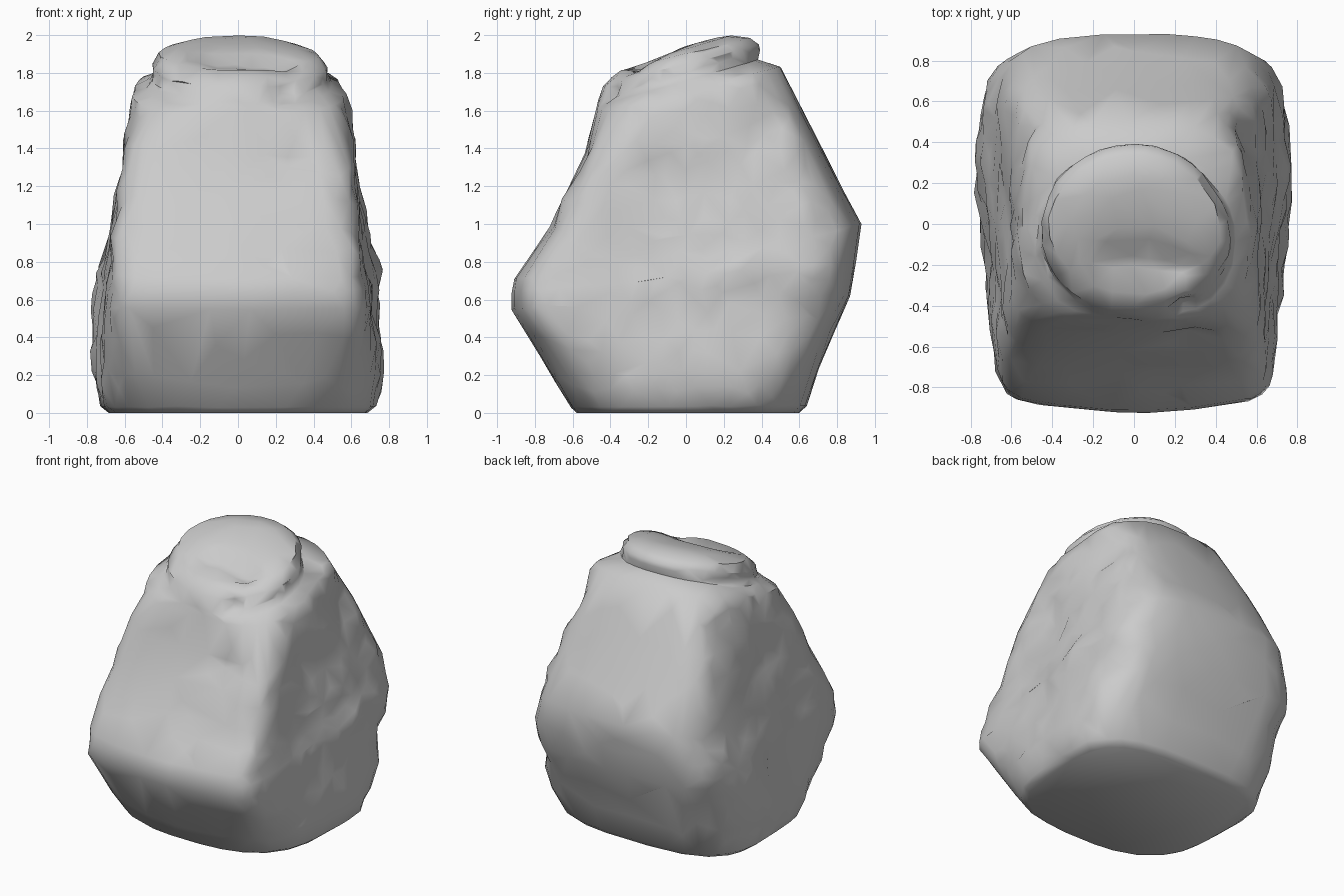
import bpy, bmesh, math
from mathutils import Vector, noise

cube = bpy.data.objects.get("Cube")
if cube:
    bpy.data.objects.remove(cube)

# Tilted cross-sections: front y, front z, back y, back z,
# half width at front, half width at back, squareness at front and back
SECTIONS = [
    (-.58, 0, .60, 0, .66, .70, 3.2, 4),
    (-.61, .03, .64, .04, .70, .75, 3.4, 4),
    (-.71, .19, .70, .23, .73, .79, 4, 5),
    (-.92, .55, .87, .62, .67, .80, 14, 6),
    (-.92, .64, .90, .80, .665, .78, 14, 6),
    (-.91, .71, .93, 1.0, .66, .70, 14, 6),
    (-.72, .98, .81, 1.22, .65, .66, 12, 6),
    (-.54, 1.37, .67, 1.5, .63, .60, 8, 5),
    (-.485, 1.59, .50, 1.83, .59, .53, 3.4, 3.4),
    # Rim and dome of the slanted cap
    (-.475, 1.62, .38, 1.87, .52, .46, 2.6, 2.3),
    (-.47, 1.65, .39, 1.92, .48, .47, 2.1, 2.1),
    (-.44, 1.73, .385, 1.95, .47, .47, 2.1, 2.1),
    (-.35, 1.82, .34, 1.985, .42, .42, 2, 2),
    (-.20, 1.87, .24, 2.0, .30, .30, 2, 2),
    (-.04, 1.93, .17, 1.99, .12, .12, 2, 2),
]

# Local hollows (positive) and knobs (negative): place, radius, depth
DENTS = [
    ((-.10, -.20, 1.85), .11, .04), ((.08, -.20, 1.85), .11, .05),
    ((.23, -.22, 1.82), .09, .06), ((.24, -.40, 1.71), .06, .04),
    ((.27, -.56, 1.32), .09, .04), ((.47, -.62, 1.12), .10, -.03),
    ((.15, -.82, .78), .07, .03),
    ((.62, -.15, 1.28), .12, .04), ((-.62, -.10, 1.3), .12, .04),
    ((.58, .42, 1.5), .12, .04), ((-.58, .42, 1.55), .12, .04),
    ((.70, .65, .5), .13, .04), ((-.70, .65, .5), .13, .04),
    ((.66, .60, 1.07), .09, -.03), ((-.54, .42, 1.72), .07, -.03),
    ((.54, .40, 1.72), .07, -.03),
]
SEGMENTS, STEPS = 120, 8


def section_points(sec):
    yf, zf, yb, zb, wf, wb, nf, nb = sec
    points = []
    for i in range(SEGMENTS):
        a = math.tau * (i + .5) / SEGMENTS
        c, s = math.cos(a), math.sin(a)
        n = nf if s < 0 else nb
        r = (abs(c) ** n + abs(s) ** n) ** (-1 / n)
        # Front and back bow gently outwards
        t = (r * s * (1 - .08 * (r * c) ** 2) + 1) / 2
        points.append(Vector((r * c * (wf + (wb - wf) * t),
                              yf + (yb - yf) * t, zf + (zb - zf) * t)))
    return points


# Loft the boulder body
bm = bmesh.new()
rings = []
outlines = [section_points(s) for s in SECTIONS]
for low, high in zip(outlines, outlines[1:]):
    for k in range(STEPS):
        rings.append([bm.verts.new(p.lerp(q, k / STEPS)) for p, q in zip(low, high)])
rings.append([bm.verts.new(p) for p in outlines[-1]])
for a, b in zip(rings, rings[1:]):
    for i in range(SEGMENTS):
        j = (i + 1) % SEGMENTS
        bm.faces.new((a[i], a[j], b[j], b[i]))
bm.faces.new(rings[0][::-1])
bm.faces.new(rings[-1])
bm.normal_update()

# Rough, chipped flanks; smoother front, back and cap
moves = {}
for v in bm.verts:
    p = v.co.copy()
    side = min(1, max(0, (abs(v.normal.x) - .45) * 2.5))
    lump = noise.noise(p * 2.7) + .5 * noise.noise(p * 6.3)
    cell = noise.voronoi(p * 4.5)[0]
    chip = cell[1] - cell[0]
    d = lump * (.008 + .016 * side) + side * (.03 * chip - .012)
    for centre, radius, depth in DENTS:
        d -= depth * math.exp(-((p - Vector(centre)).length / radius) ** 2)
    moves[v] = p + v.normal * d * min(1, p.z * 8)
for v, p in moves.items():
    p.z = min(2, max(0, p.z))
    v.co = p

mesh = bpy.data.meshes.new("boulder")
bm.to_mesh(mesh)
bm.free()
boulder = bpy.data.objects.new("boulder", mesh)
bpy.context.collection.objects.link(boulder)

# Grey stone
stone = bpy.data.materials.new("grey_stone")
stone.use_nodes = True
colour = (.6, .6, .6, 1)
stone.diffuse_color = colour
stone.node_tree.nodes["Principled BSDF"].inputs["Base Color"].default_value = colour
mesh.materials.append(stone)

# Reduce to broad chiselled planes, then shade smoothly
bpy.ops.object.select_all(action='DESELECT')
boulder.select_set(True)
bpy.context.view_layer.objects.active = boulder
reduce = boulder.modifiers.new("chisel", 'DECIMATE')
reduce.ratio = .06
bpy.ops.object.modifier_apply(modifier=reduce.name)
bpy.ops.object.shade_smooth_by_angle(angle=math.radians(50))
